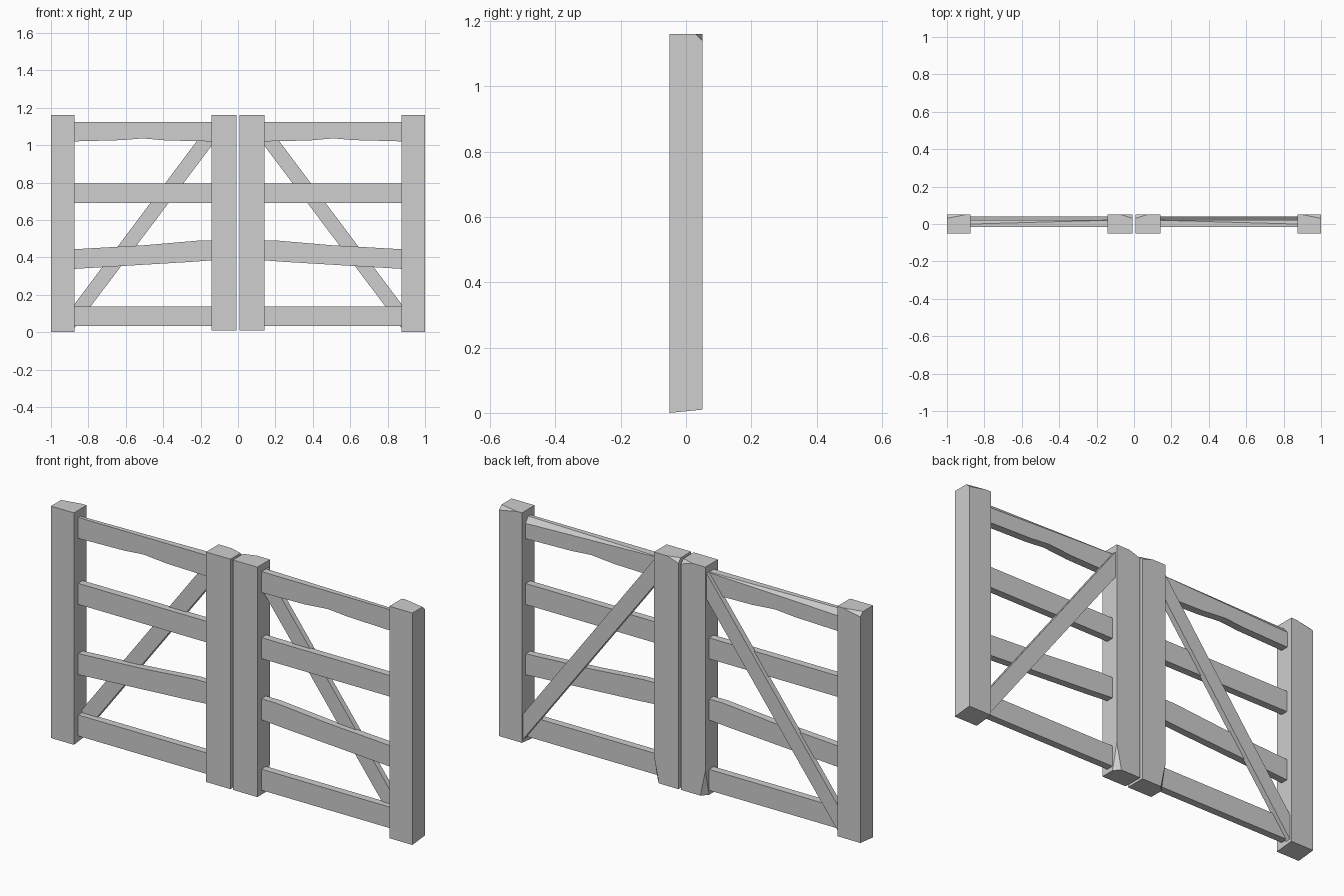
import bpy, bmesh
from mathutils import Vector

if "Cube" in bpy.data.objects:
    bpy.data.objects.remove(bpy.data.objects["Cube"])

wood = bpy.data.materials.new("plain grey wood")
wood.diffuse_color = (0.62, 0.62, 0.62, 1)
wood.use_nodes = True
wood.node_tree.nodes["Principled BSDF"].inputs["Base Color"].default_value = wood.diffuse_color


def slab(name, side, profile, y0, y1, chips=()):
    """Extrude an x-z outline from y0 to y1, slice off chipped corners, mirror by side."""
    bm = bmesh.new()
    face = bm.faces.new([bm.verts.new((x, y0, z)) for x, z in profile])
    ext = bmesh.ops.extrude_face_region(bm, geom=[face])["geom"]
    for v in ext:
        if isinstance(v, bmesh.types.BMVert):
            v.co.y = y1
    bmesh.ops.recalc_face_normals(bm, faces=bm.faces)
    for corner, a, b, c in chips:
        a, b, c, corner = map(Vector, (a, b, c, corner))
        n = (b - a).cross(c - a).normalized()
        if n.dot(corner - a) < 0:
            n = -n
        cut = bmesh.ops.bisect_plane(bm, geom=bm.verts[:] + bm.edges[:] + bm.faces[:],
                                     plane_co=a, plane_no=n, clear_outer=True)
        edges = [e for e in cut["geom_cut"] if isinstance(e, bmesh.types.BMEdge)]
        bmesh.ops.holes_fill(bm, edges=edges)
    for v in bm.verts:
        v.co.x *= side
    bmesh.ops.recalc_face_normals(bm, faces=bm.faces)
    me = bpy.data.meshes.new(name)
    bm.to_mesh(me)
    bm.free()
    me.materials.append(wood)
    bpy.context.collection.objects.link(bpy.data.objects.new(name, me))


def box(x0, x1, z0, z1):
    return [(x0, z0), (x1, z0), (x1, z1), (x0, z1)]


A, B = 0.13, 0.885   # rail ends, sunk slightly into the posts
for side, tag in ((-1, "left"), (1, "right")):
    # outer post: chipped back top corner, underside slightly sloped
    slab(f"outer_post_{tag}", side, box(0.873, 1.0, 0, 1.16), -0.05, 0.05, [
        ((1, .05, 1.16), (1, .03, 1.16), (.9, .05, 1.16), (1, .05, 1.14)),
        ((.9, .05, 0), (1, -.05, 0), (.9, -.05, 0), (.9, .05, .01)),
    ])
    # inner post: chipped back top corner and long chip at the back foot
    slab(f"inner_post_{tag}", side, box(0.007, 0.142, 0.01, 1.16), -0.05, 0.05, [
        ((.007, .05, 1.16), (.007, .03, 1.16), (.07, .05, 1.16), (.007, .05, 1.14)),
        ((.142, .05, .01), (.142, .02, .01), (.115, .05, .01), (.142, .05, .14)),
    ])
    # rails
    slab(f"top_rail_{tag}", side,
         [(A, 1.02), (0.38, 1.025), (0.51, 1.036), (0.62, 1.027), (B, 1.02), (B, 1.125), (A, 1.125)],
         -0.017, 0.022,
         [((.5, .022, 1.125), (.14, .02, 1.125), (.5, .01, 1.125), (.5, .022, 1.11))])
    slab(f"upper_middle_rail_{tag}", side, box(A, B, 0.69, 0.795), -0.017, 0.02)
    slab(f"lower_middle_rail_{tag}", side,
         [(A, 0.385), (0.25, 0.376), (B, 0.338), (B, 0.443), (0.5, 0.465), (0.22, 0.489), (A, 0.489)],
         -0.017, 0.02)
    slab(f"bottom_rail_{tag}", side, box(A, B, 0.032, 0.137), -0.017, 0.02)
    # diagonal brace across the back
    slab(f"diagonal_brace_{tag}", side,
         [(0.135, 1.005), (0.88, 0.015), (0.88, 0.142), (0.135, 1.135)], 0.012, 0.04)
